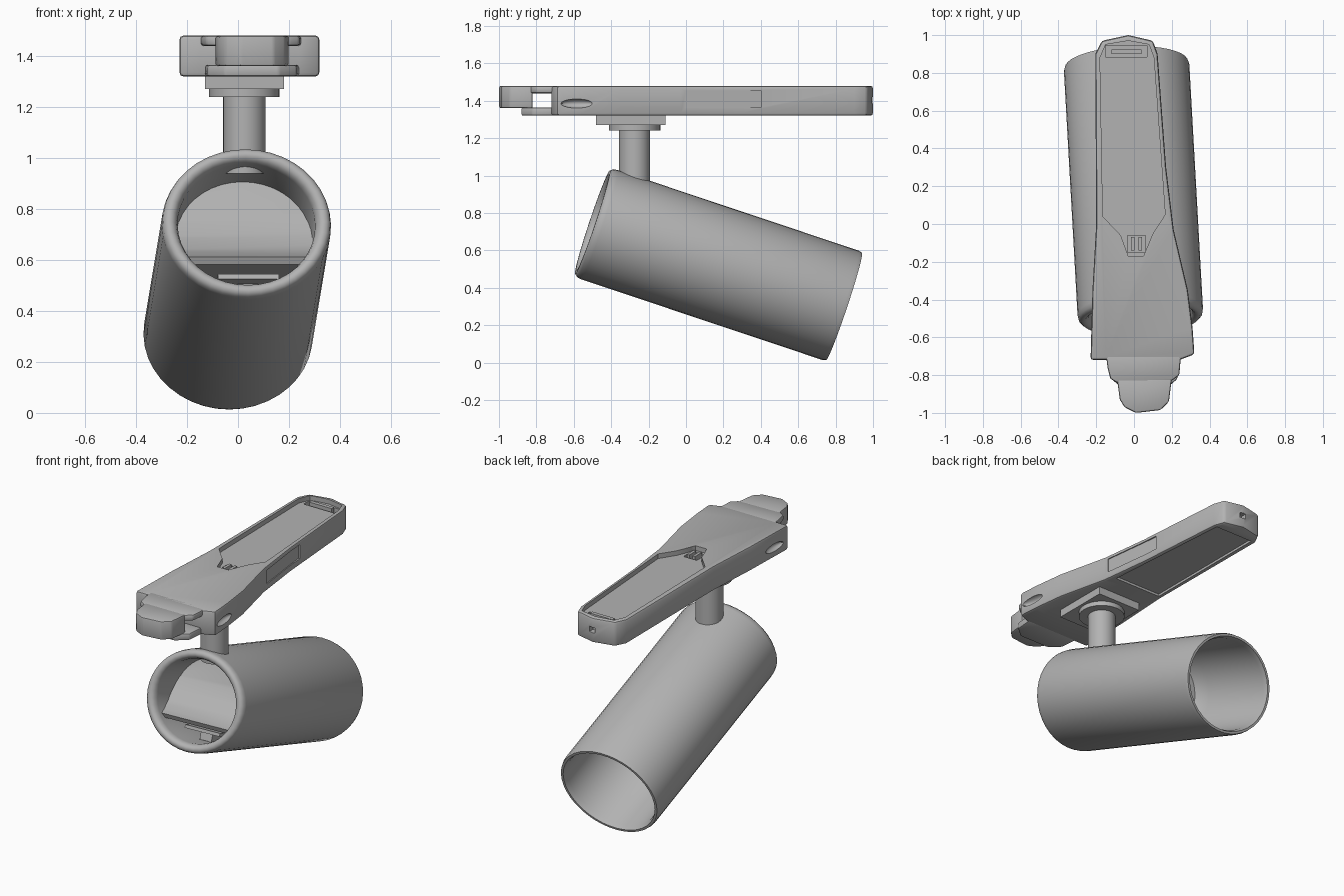
import bpy, bmesh, math
from mathutils import Matrix, Vector

cube = bpy.data.objects.get("Cube")
if cube:
    bpy.data.objects.remove(cube)

grey = bpy.data.materials.new("satin grey")
grey.use_nodes = True
tone = (0.45, 0.45, 0.45, 1)
grey.diffuse_color = tone
grey.node_tree.nodes["Principled BSDF"].inputs["Base Color"].default_value = tone


def make(name, bm, matrix=None):
    bmesh.ops.recalc_face_normals(bm, faces=bm.faces[:])
    mesh = bpy.data.meshes.new(name)
    if matrix:
        bm.transform(matrix)
    bm.to_mesh(mesh)
    bm.free()
    mesh.materials.append(grey)
    ob = bpy.data.objects.new(name, mesh)
    bpy.context.collection.objects.link(ob)
    return ob


def activate(ob):
    bpy.ops.object.select_all(action='DESELECT')
    bpy.context.view_layer.objects.active = ob
    ob.select_set(True)


def smooth(ob, angle=35):
    activate(ob)
    bpy.ops.object.shade_smooth_by_angle(angle=math.radians(angle))


def bevel(ob, width):
    activate(ob)
    mod = ob.modifiers.new("soft edges", 'BEVEL')
    mod.width, mod.segments = width, 2
    bpy.ops.object.modifier_apply(modifier=mod.name)


def boolean(ob, tool, operation='DIFFERENCE'):
    activate(ob)
    mod = ob.modifiers.new("cut", 'BOOLEAN')
    mod.operation, mod.object, mod.solver = operation, tool, 'EXACT'
    bpy.ops.object.modifier_apply(modifier=mod.name)
    bpy.data.objects.remove(tool)


def prism(name, outline, low, high, matrix=None):
    """Extrude a flat outline along z from low to high."""
    bm = bmesh.new()
    face = bm.faces.new([bm.verts.new((x, y, low)) for x, y in outline])
    top = bmesh.ops.extrude_face_region(bm, geom=[face])["geom"]
    verts = [v for v in top if isinstance(v, bmesh.types.BMVert)]
    bmesh.ops.translate(bm, verts=verts, vec=(0, 0, high - low))
    return make(name, bm, matrix)


def box(name, x0, x1, y0, y1, z0, z1, matrix=None):
    return prism(name, [(x0, y0), (x1, y0), (x1, y1), (x0, y1)], z0, z1, matrix)


def disc(name, centre, radius, low, high):
    bm = bmesh.new()
    bmesh.ops.create_cone(bm, cap_ends=True, segments=32, radius1=radius,
                          radius2=radius, depth=high - low)
    x, y = centre
    return make(name, bm, Matrix.Translation((x, y, (low + high) / 2)))


def lathe(name, profile, matrix, sides=40):
    """Turn (radius, distance) points around the local y axis."""
    bm = bmesh.new()
    verts = [bm.verts.new((r, t, 0)) for r, t in profile]
    edges = [bm.edges.new(pair) for pair in zip(verts, verts[1:])]
    bmesh.ops.spin(bm, geom=verts + edges, cent=(0, 0, 0), axis=(0, 1, 0),
                   angle=math.tau, steps=sides, use_merge=True)
    bmesh.ops.remove_doubles(bm, verts=bm.verts[:], dist=0.0001)
    return make(name, bm, matrix)


# Lamp frame: local y runs from the front rim to the back rim
front, back = Vector((0.035, -0.5, 0.75)), Vector((-0.04, 0.845, 0.30))
along = (back - front).normalized()
side = along.cross(Vector((0, 0, 1))).normalized()
up = side.cross(along)
lamp = Matrix((side, along, up)).transposed().to_4x4()
lamp.translation = front
squash = lamp @ Matrix.Diagonal((1.02, 1, 0.945, 1))

# Lamp tube, open at both ends with an inner wall
tube = lathe("lamp_tube", [
    (0, 0.42), (0.26, 0.40), (0.265, 0.04), (0.272, 0.015), (0.288, 0),
    (0.308, 0), (0.322, 0.015), (0.326, 0.04), (0.326, 1.40), (0.32, 1.42),
    (0.305, 1.42), (0.295, 1.39), (0.285, 0.90), (0.24, 0.82), (0, 0.80)], squash)
smooth(tube, 50)

# Curved reflector filling the upper part of the front opening
swap = Matrix(((0, 0, 1, 0), (1, 0, 0, 0), (0, 1, 0, 0), (0, 0, 0, 1)))
reflector = prism("reflector", [
    (0.06, -0.125), (0.10, -0.105), (0.16, -0.06), (0.21, 0.01), (0.24, 0.09),
    (0.25, 0.3), (0.41, 0.3), (0.41, -0.15), (0.08, -0.15)],
    -0.3, 0.3, lamp @ swap)
plug = lathe("reflector_trim", [(0, -0.1), (0.267, -0.1), (0.267, 0.5), (0, 0.5)], squash)
boolean(reflector, plug, 'INTERSECT')
smooth(reflector)

# Driver parts below the reflector and fins in the back cavity
box("driver_plate", -0.11, 0.13, 0.14, 0.40, -0.19, -0.17, lamp)
box("driver_block", -0.03, 0.05, 0.20, 0.41, -0.245, -0.19, lamp)
for i in range(5):
    turn = Matrix.Rotation(math.radians(-30 + 18 * i), 4, 'Y')
    box("cooling_fin", 0.12, 0.28, 0.8, 1.0, -0.008, 0.008, lamp @ turn)

# Stem and its stepped collar
stem_at = (0.025, -0.275)
for name, radius, low, high in [("stem", 0.083, 0.94, 1.26),
                                ("lower_collar", 0.138, 1.24, 1.28)]:
    smooth(disc(name, stem_at, radius, low, high))
box("upper_collar", -0.13, 0.18, -0.48, -0.11, 1.27, 1.33)

# Mounting arm
arm = prism("mounting_arm", [
    (-0.23, -0.72), (-0.15, -0.72), (0.24, -0.72), (0.32, -0.69), (0.31, -0.55),
    (0.285, -0.35), (0.21, -0.03), (0.17, 0.3), (0.125, 0.9), (0.10, 0.97),
    (-0.03, 1.0), (-0.17, 0.97), (-0.205, 0.9), (-0.2, 0), (-0.22, -0.35)],
    1.32, 1.48)
bevel(arm, 0.015)

# Top tray with a deeper slot at the back and a pocket at the tip
boolean(arm, prism("tray_cut", [
    (-0.18, 0.88), (-0.15, 0.95), (-0.03, 0.97), (0.08, 0.95), (0.105, 0.88),
    (0.165, 0.05), (0.10, -0.05), (0.05, -0.17), (-0.03, -0.17), (-0.07, -0.06),
    (-0.165, 0.04)], 1.45, 1.6))
boolean(arm, box("slot_cut", -0.15, 0.07, 0.885, 0.945, 1.40, 1.6))
boolean(arm, box("pocket_cut", -0.035, 0.06, -0.15, -0.06, 1.39, 1.6))

# Underside panel, side panels, back hole and side dimples
boolean(arm, prism("under_cut", [
    (-0.17, 0.03), (0.165, 0.03), (0.10, 0.9), (-0.17, 0.9)], 1.2, 1.335))
boolean(arm, prism("left_panel_cut", [
    (0.20, 0), (0.5, 0), (0.5, 0.4), (0.152, 0.4)], 1.365, 1.455))
boolean(arm, box("back_hole_cut", -0.045, -0.005, 0.96, 1.1, 1.385, 1.42))
for x in (-0.235, 0.32):
    bm = bmesh.new()
    bmesh.ops.create_uvsphere(bm, u_segments=20, v_segments=10, radius=1)
    boolean(arm, make("dimple_cut", bm, Matrix.Translation((x, -0.58, 1.385))
                      @ Matrix.Diagonal((0.035, 0.09, 0.025, 1))))
smooth(arm)

# Clips inside the tray
box("back_clip", -0.12, 0.04, 0.90, 0.925, 1.39, 1.465)
for x in (-0.015, 0.025):
    box("pocket_clip", x, x + 0.018, -0.14, -0.07, 1.38, 1.465)

# Stepped nose: thin top sheet, rounded tongue and lower lip
nose = prism("nose_sheet", [
    (-0.15, -0.68), (-0.14, -0.76), (-0.125, -0.82), (-0.09, -0.84), (0.2, -0.83),
    (0.24, -0.80), (0.25, -0.68)], 1.44, 1.48)
tongue = prism("nose_tongue", [
    (-0.09, -0.82), (-0.075, -0.93), (-0.05, -0.97), (0.01, -1.0), (0.14, -0.985),
    (0.185, -0.94), (0.2, -0.82)], 1.36, 1.48)
lip = prism("nose_lip", [
    (-0.13, -0.70), (-0.12, -0.82), (-0.05, -0.88), (0.16, -0.88), (0.23, -0.82),
    (0.24, -0.70)], 1.32, 1.365)
for part in (nose, tongue, lip):
    bevel(part, 0.01)
    smooth(part)
